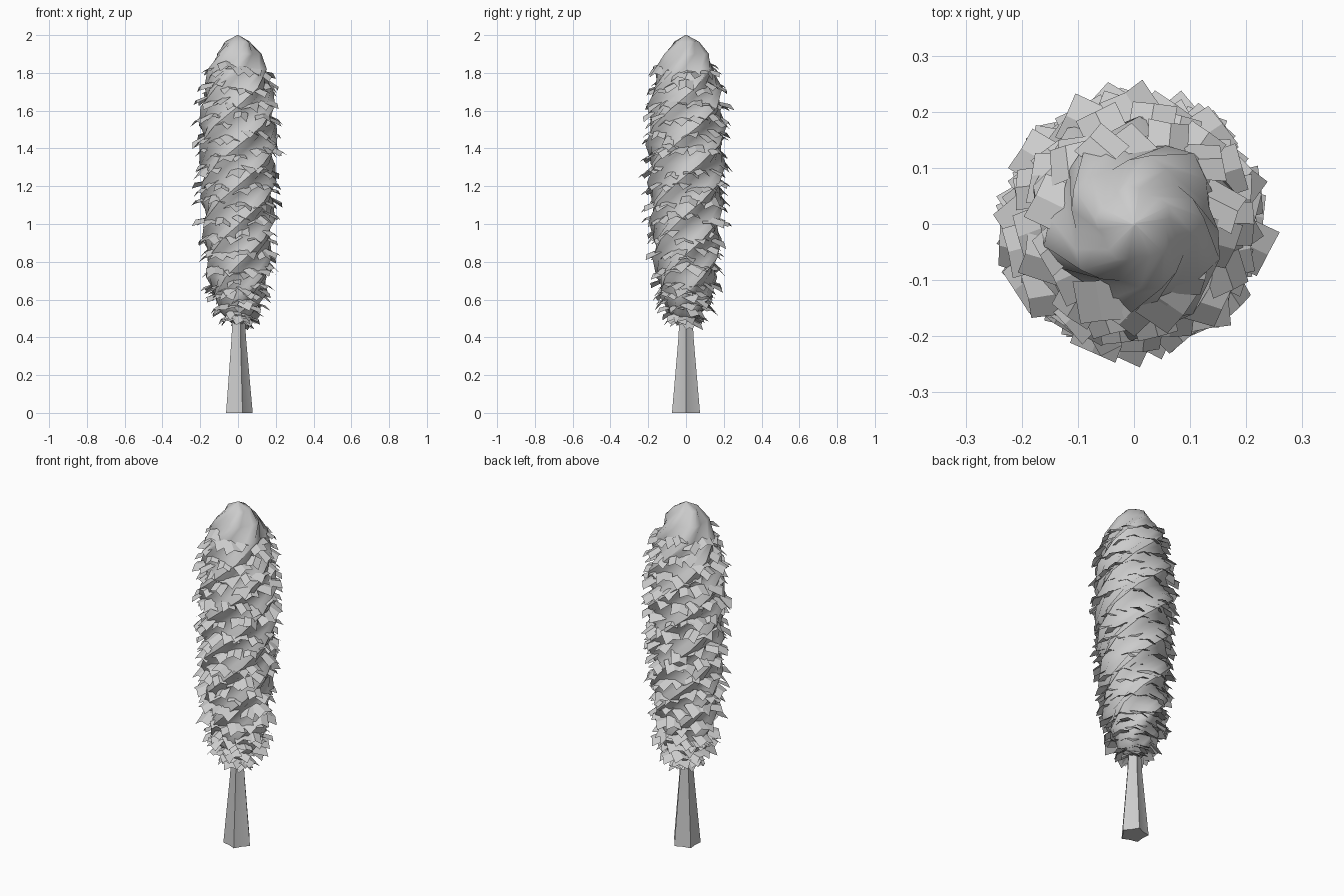
import bpy, bmesh, math, random
from mathutils import Vector, Matrix

if "Cube" in bpy.data.objects:
    bpy.data.objects.remove(bpy.data.objects["Cube"])

random.seed(7)
LOBES = 5
TWIST = 6.0  # radians per unit of height


def make_object(name, bm, smooth=None):
    mesh = bpy.data.meshes.new(name)
    bm.to_mesh(mesh)
    bm.free()
    ob = bpy.data.objects.new(name, mesh)
    bpy.context.collection.objects.link(ob)
    if smooth:
        bpy.ops.object.select_all(action='DESELECT')
        ob.select_set(True)
        bpy.context.view_layer.objects.active = ob
        bpy.ops.object.shade_smooth_by_angle(angle=math.radians(smooth))
    return ob


def lobed_loft(name, profile, segs, depth, twist, smooth):
    """Stack lobed rings given as (z, radius), closing both ends."""
    bm = bmesh.new()
    rings = []
    for z, r in profile:
        ring = []
        for i in range(segs):
            a = 2 * math.pi * i / segs
            rr = r * (1 - depth * (0.5 - 0.5 * math.cos(LOBES * a)))
            b = a + twist * z
            ring.append(bm.verts.new((rr * math.cos(b), rr * math.sin(b), z)))
        rings.append(ring)
    for lo, hi in zip(rings, rings[1:]):
        for i in range(segs):
            j = (i + 1) % segs
            bm.faces.new((lo[i], lo[j], hi[j], hi[i]))
    bm.faces.new(rings[0][::-1])
    bm.faces.new(rings[-1])
    return make_object(name, bm, smooth)


# Fluted tapering trunk
lobed_loft("trunk", [(0, 0.078), (0.2, 0.06), (0.4, 0.042), (0.6, 0.032)],
           10, 0.25, 0, 40)

# Twisted foliage body
CORE = [(0.47, 0.03), (0.53, 0.09), (0.62, 0.145), (0.72, 0.17), (0.82, 0.182),
        (0.92, 0.192), (1.02, 0.20), (1.12, 0.204), (1.22, 0.208), (1.32, 0.212),
        (1.42, 0.216), (1.52, 0.216), (1.62, 0.208), (1.72, 0.192),
        (1.82, 0.165), (1.9, 0.125), (1.965, 0.07), (2.0, 0.004)]
lobed_loft("foliage_body", CORE, 20, 0.17, TWIST, 50)


def core_radius(z):
    for (z0, r0), (z1, r1) in zip(CORE, CORE[1:]):
        if z0 <= z <= z1:
            return r0 + (r1 - r0) * (z - z0) / (z1 - z0)
    return 0.03


# Drooping leaf cards: creased quads in rows around the body
bm = bmesh.new()


def leaf(z, a, r, size, droop):
    s = size / 2
    m = (Matrix.Rotation(a, 4, 'Z') @ Matrix.Translation((r, 0, z))
         @ Matrix.Rotation(droop, 4, 'Y')
         @ Matrix.Rotation(random.uniform(-0.25, 0.25), 4, 'X')
         @ Matrix.Rotation(random.uniform(-0.7, 0.7), 4, 'Z'))
    pts = [(-s, -s, 0), (s, -s, -0.01), (s * 0.8, 0, 0.008),
           (s, s, -0.01), (-s, s, 0), (-s, 0, 0.008)]
    v = [bm.verts.new(m @ Vector(p)) for p in pts]
    bm.faces.new((v[0], v[1], v[2], v[5]))
    bm.faces.new((v[5], v[2], v[3], v[4]))


rows = [0.49, 0.52, 0.57, 0.62, 0.67] + [0.76 + 0.088 * i for i in range(13)]
for k, z in enumerate(rows):
    n = 10 if z < 0.6 else 14
    for i in range(n):
        a = 2 * math.pi * (i + random.uniform(-0.25, 0.25)) / n + k * 0.7
        zz = z + random.uniform(-0.025, 0.025)
        r = core_radius(zz) * 0.93 + random.uniform(-0.02, 0.012)
        if z < 0.6:
            r += 0.015
        leaf(zz, a, r, random.uniform(0.07, 0.095), random.uniform(0.3, 0.6))
make_object("foliage_leaves", bm)
